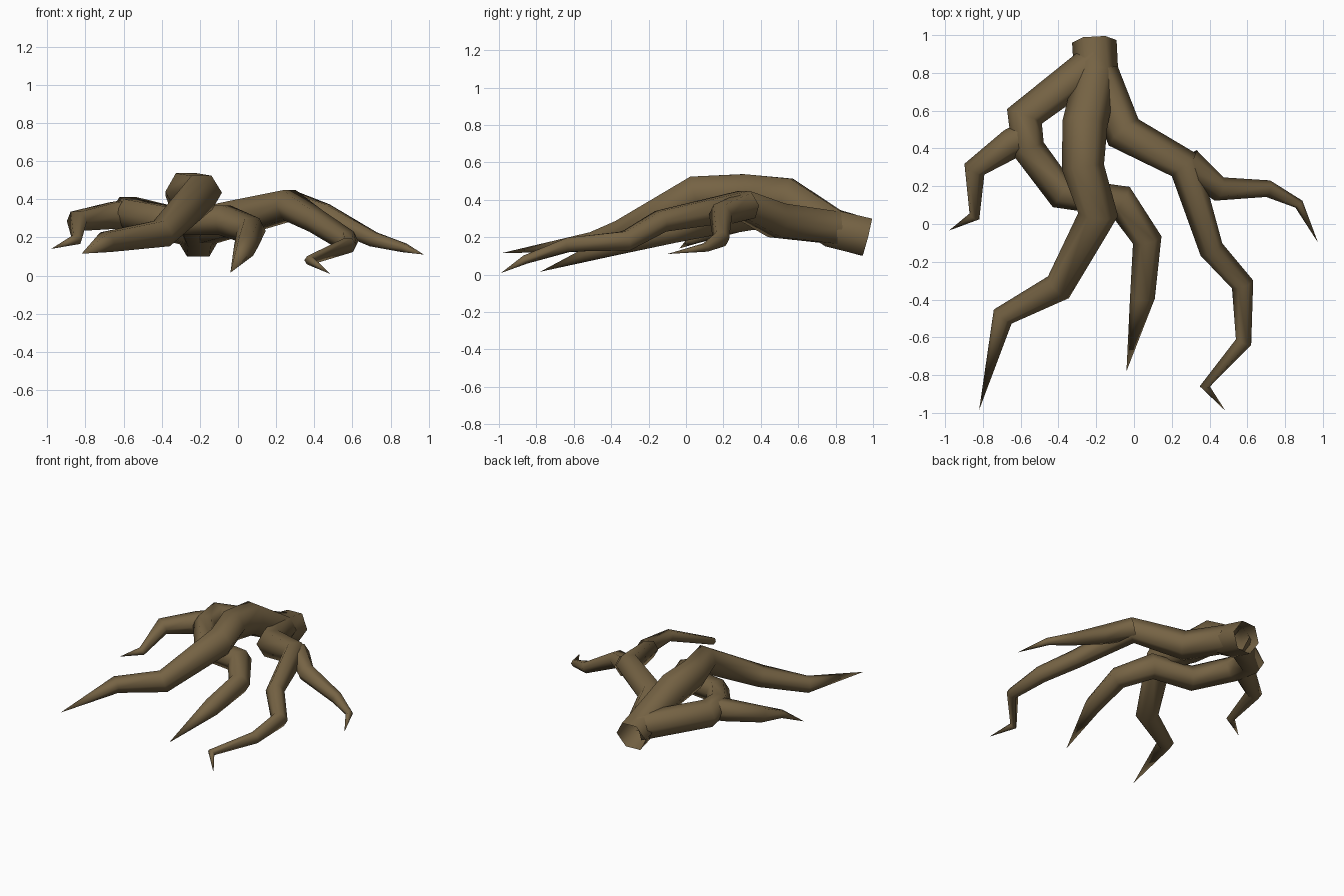
import bpy
from mathutils import Vector

bark = bpy.data.materials.new("brown_bark")
bark.diffuse_color = (0.18, 0.125, 0.058, 1)
SIDES = 6
UP = Vector((0, 0, 1))


def root(name, path):
    """Six-sided tapering tube along (x, y, z, radius); radius 0 closes to a point."""
    from math import cos, sin, tau
    pts = [Vector(p[:3]) for p in path]
    verts, faces = [], []
    for i, p in enumerate(pts):
        if path[i][3] == 0:
            verts.append(p)
            base = len(verts) - 1 - SIDES
            for k in range(SIDES):
                faces.append((base + k, base + (k + 1) % SIDES, len(verts) - 1))
            break
        t = Vector()
        if i > 0:
            t += (p - pts[i - 1]).normalized()
        if i < len(pts) - 1:
            t += (pts[i + 1] - p).normalized()
        t.normalize()
        side = t.cross(UP).normalized()
        up = side.cross(t)
        for k in range(SIDES):
            a = -tau * k / SIDES
            verts.append(p + path[i][3] * (side * cos(a) + up * sin(a)))
        if i > 0:
            b, c = (i - 1) * SIDES, i * SIDES
            for k in range(SIDES):
                n = (k + 1) % SIDES
                faces.append((b + k, b + n, c + n, c + k))
    # wind faces outward
    faces = [f[::-1] for f in faces]
    me = bpy.data.meshes.new(name)
    me.from_pydata(verts, [], faces)
    # flip if the first wall faces the axis
    f = me.polygons[0]
    if f.normal.dot(f.center - (pts[0] + pts[1]) / 2) < 0:
        me.flip_normals()
    for f in me.polygons:
        f.use_smooth = True
    me.materials.append(bark)
    ob = bpy.data.objects.new(name, me)
    bpy.context.collection.objects.link(ob)
    return ob


# thick root with the open cut end at the back
root("main_root", [
    (-0.21, 0.967, 0.20, 0.118), (-0.20, 0.79, 0.245, 0.118),
    (-0.26, 0.53, 0.415, 0.12), (-0.27, 0.30, 0.44, 0.112),
    (-0.19, 0.05, 0.435, 0.106), (-0.40, -0.335, 0.22, 0.08),
    (-0.695, -0.49, 0.175, 0.06), (-0.82, -0.985, 0.115, 0)])

# root that swings left, passes under the main root and ends in the middle
root("middle_root", [
    (-0.20, 0.86, 0.235, 0.10), (-0.58, 0.57, 0.325, 0.10),
    (-0.56, 0.40, 0.325, 0.088), (-0.385, 0.165, 0.29, 0.088),
    (-0.07, 0.12, 0.29, 0.09), (0.07, -0.085, 0.235, 0.078),
    (0.045, -0.385, 0.16, 0.066), (-0.04, -0.78, 0.015, 0)])

root("left_side_root", [
    (-0.56, 0.47, 0.325, 0.085), (-0.65, 0.425, 0.315, 0.08),
    (-0.845, 0.29, 0.285, 0.06), (-0.845, 0.04, 0.19, 0.03),
    (-0.98, -0.035, 0.14, 0)])

# long root on the right
root("right_root", [
    (-0.18, 0.80, 0.25, 0.10), (-0.055, 0.485, 0.29, 0.105),
    (0.27, 0.31, 0.37, 0.09), (0.41, -0.135, 0.285, 0.066),
    (0.575, -0.32, 0.18, 0.06), (0.58, -0.625, 0.16, 0.043),
    (0.375, -0.86, 0.08, 0.027), (0.485, -0.99, 0.008, 0)])

root("right_side_root", [
    (0.28, 0.33, 0.37, 0.08), (0.45, 0.185, 0.32, 0.066),
    (0.71, 0.187, 0.19, 0.045), (0.873, 0.105, 0.145, 0.026),
    (0.975, -0.10, 0.11, 0)])
